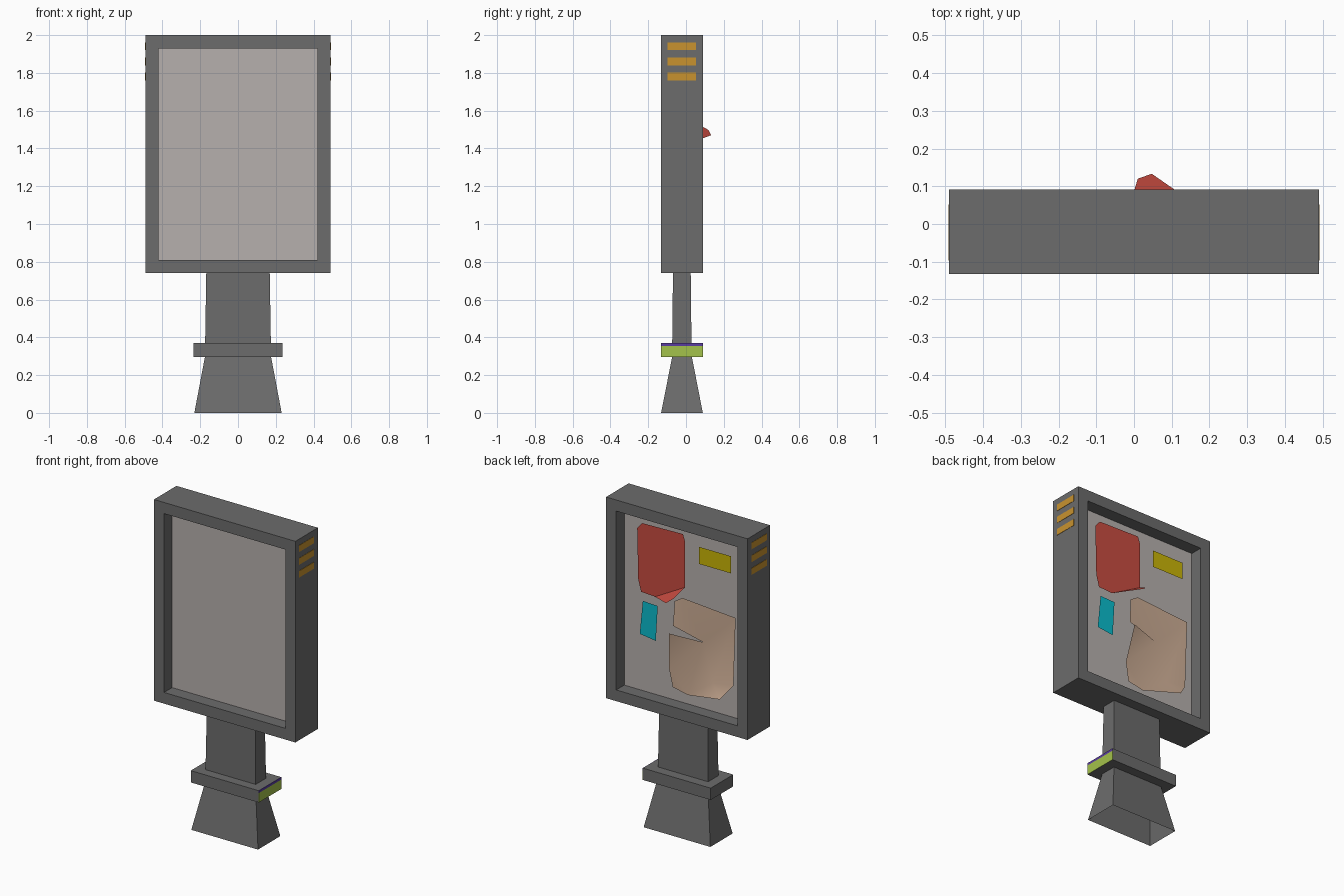
import bpy, bmesh
from mathutils import Vector

if "Cube" in bpy.data.objects:
    bpy.data.objects.remove(bpy.data.objects["Cube"])


def material(name, r, g, b):
    m = bpy.data.materials.new(name)
    m.diffuse_color = (r, g, b, 1)
    m.use_nodes = True
    m.node_tree.nodes["Principled BSDF"].inputs["Base Color"].default_value = m.diffuse_color
    return m


GREY = material("dark grey", .15, .15, .15)
PANEL = material("pale board", .47, .435, .42)
ORANGE = material("orange", .58, .29, .028)
GREEN = material("lime green", .37, .54, .07)
PURPLE = material("purple", .10, .045, .35)
RED = material("red", .58, .072, .052)
YELLOW = material("yellow", .59, .46, .002)
TEAL = material("teal", .003, .50, .61)
TAN = material("tan paper", .61, .42, .30)


def make(name, verts, faces, mat, smooth=False):
    me = bpy.data.meshes.new(name)
    me.from_pydata([Vector(v) for v in verts], [], faces)
    me.materials.append(mat)
    for p in me.polygons:
        p.use_smooth = smooth
    ob = bpy.data.objects.new(name, me)
    bpy.context.collection.objects.link(ob)
    return ob


def rect(x, y0, y1, z):
    return [(-x, y0, z), (x, y0, z), (x, y1, z), (-x, y1, z)]


SIDES = [(i, (i + 1) % 4, (i + 1) % 4 + 4, i + 4) for i in range(4)]


def box(name, x0, x1, y0, y1, z0, z1, mat):
    verts = [(x, y, z) for z in (z0, z1)
             for x, y in ((x0, y0), (x1, y0), (x1, y1), (x0, y1))]
    return make(name, verts, SIDES + [(3, 2, 1, 0), (4, 5, 6, 7)], mat)


def sheet(name, verts, faces, mat, smooth=False):
    """Thin paper sheet with its faces turned to the back (+y)."""
    ob = make(name, verts, faces, mat, smooth)
    for p in ob.data.polygons:
        if p.normal.y < 0:
            p.flip()
    return ob


Y0, Y1 = -.132, .091   # body depth
PAPER = .033           # depth of the posters behind the board

# display frame: a rectangular ring, open front and back
def ring(x, z0, z1, y):
    return [(-x, y, z0), (x, y, z0), (x, y, z1), (-x, y, z1)]

fv = (ring(.49, .74, 2, Y0) + ring(.42, .81, 1.93, Y0)
      + ring(.42, .81, 1.93, Y1) + ring(.49, .74, 2, Y1))
ff = []
for k in range(4):
    a, b = 4 * k, 4 * ((k + 1) % 4)
    ff += [(a + i, a + (i + 1) % 4, b + (i + 1) % 4, b + i) for i in range(4)]
make("frame", fv, ff, GREY)

# board set back in the frame
box("board", -.42, .42, -.052, .011, .81, 1.93, PANEL)

# pedestal: flared foot (open below), collar and post
make("foot", rect(.231, Y0, .089, 0) + rect(.175, -.073, .031, .297), SIDES, GREY)
box("collar", -.235, .235, Y0, Y1, .296, .37, GREY)
make("post", rect(.174, -.073, .029, .37) + rect(.168, -.069, .025, .74), SIDES, GREY)
box("collar_end_green", .234, .2365, Y0, Y1, .296, .355, GREEN)
box("collar_end_purple", .234, .2365, Y0, Y1, .355, .37, PURPLE)

# three orange stripes on each side
for side in (-1, 1):
    for i in range(3):
        z = 1.92 - .08 * i
        xs = sorted((side * .489, side * .492))
        box("side_stripe", xs[0], xs[1], -.097, .052, z, z + .041, ORANGE)

# small flat posters
def flat(name, pts, mat):
    return sheet(name, [(x, PAPER, z) for x, z in pts], [tuple(range(len(pts)))], mat)

flat("yellow_poster", [(-.334, 1.72), (-.113, 1.72), (-.113, 1.827), (-.334, 1.827)], YELLOW)
flat("teal_poster", [(.276, 1.384), (.173, 1.38), (.186, 1.158), (.297, 1.172)], TEAL)

# red poster with a lifted corner
red = [(.315, 1.83), (.281, 1.87), (-.002, 1.877), (-.016, 1.837),
       (-.016, 1.547), (.191, 1.433), (.288, 1.438), (.308, 1.513)]
sheet("red_poster", [(x, PAPER, z) for x, z in red]
      + [(.01, .12, 1.497), (.047, .133, 1.47)],
      [tuple(range(8)), (4, 8, 9, 5)], RED)

# torn tan poster with curled corners
tan = [(.055, .033, 1.442), (.001, .033, 1.476), (-.367, .033, 1.449),
       (-.352, .033, 1.02), (-.286, .075, .933), (-.035, .033, .878),
       (.069, .033, .9), (.092, .038, 1.017), (.062, .08, 1.255),
       (-.14, .028, 1.234), (.062, .04, 1.288), (-.21, .033, 1.0)]
sheet("torn_poster", tan,
      [(10, 0, 1, 9), (1, 2, 9), (2, 3, 11), (2, 11, 9), (3, 4, 11), (4, 5, 11),
       (11, 5, 9), (5, 6, 7), (5, 7, 9), (7, 8, 9)], TAN, smooth=True)

# turn the normals of the frame outward
frame = bpy.data.objects["frame"]
bm = bmesh.new()
bm.from_mesh(frame.data)
bmesh.ops.recalc_face_normals(bm, faces=bm.faces)
bm.to_mesh(frame.data)
bm.free()
